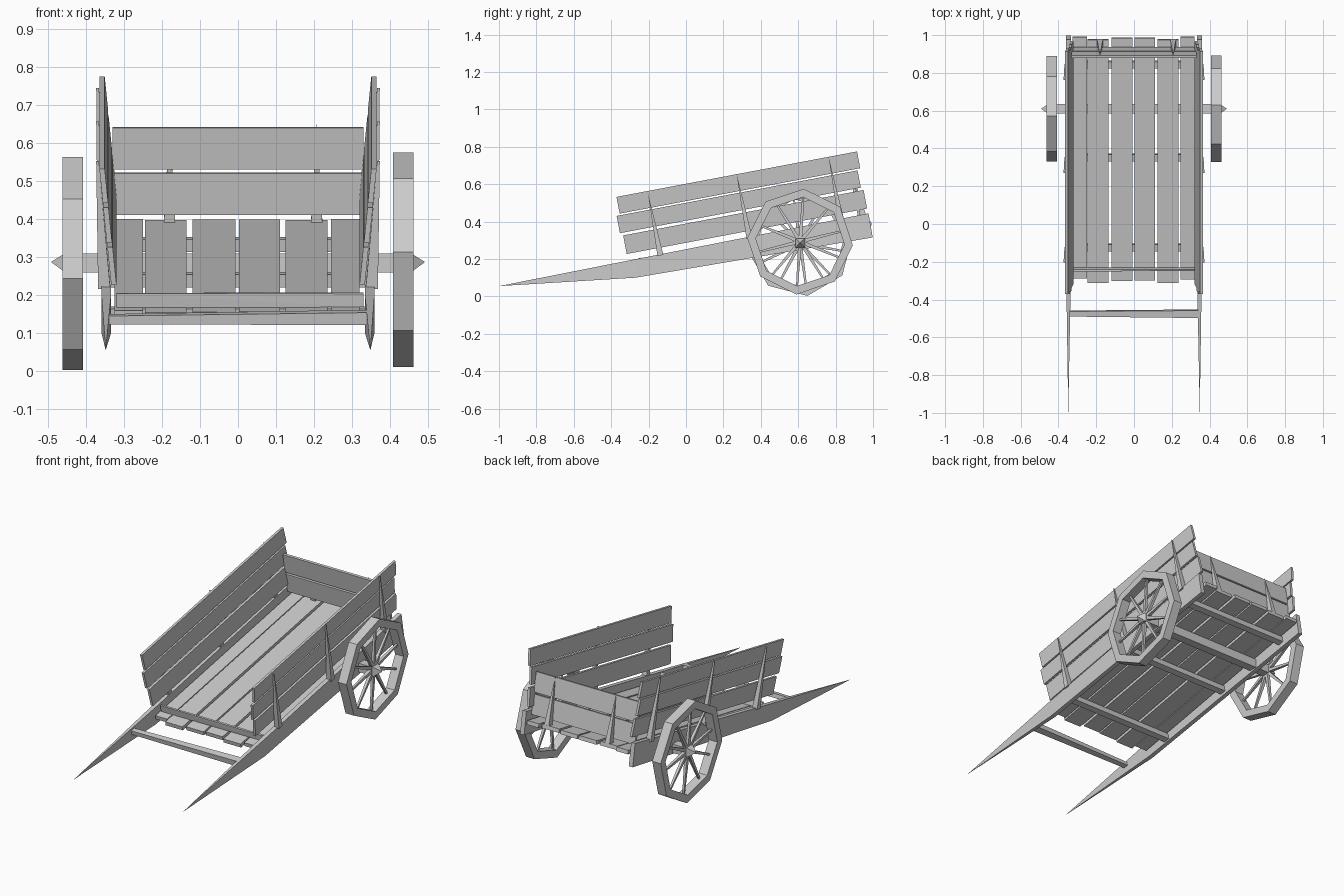
import bpy, bmesh, math, random
from mathutils import Matrix, Vector

if "Cube" in bpy.data.objects:
    bpy.data.objects.remove(bpy.data.objects["Cube"])

random.seed(4)
# Bed frame: everything on the body is tilted by the shaft slope
TILT = Matrix.Translation((0, 0, 0.25)) @ Matrix.Rotation(math.radians(10.7), 4, 'X')


def finish(name, bm):
    bmesh.ops.recalc_face_normals(bm, faces=bm.faces)
    me = bpy.data.meshes.new(name)
    bm.to_mesh(me)
    bm.free()
    ob = bpy.data.objects.new(name, me)
    bpy.context.collection.objects.link(ob)
    return ob


def hull(name, pts, mat=Matrix()):
    bm = bmesh.new()
    for p in pts:
        bm.verts.new(mat @ Vector(p))
    res = bmesh.ops.convex_hull(bm, input=bm.verts)
    junk = [g for g in res["geom_interior"] if isinstance(g, bmesh.types.BMVert)]
    bmesh.ops.delete(bm, geom=junk, context='VERTS')
    bmesh.ops.dissolve_limit(bm, angle_limit=0.01, verts=bm.verts, edges=bm.edges)
    return finish(name, bm)


def board(name, x, u, h, mat=TILT, wobble=0.0):
    """Box from ranges, in the tilted frame, with slightly uneven corners."""
    j = lambda: random.uniform(-wobble, wobble)
    return hull(name, [(a, b + j(), c + j()) for a in x for b in u for c in h], mat)


# Bed planks
for i, (x0, x1, u0, u1) in enumerate([
        (-0.325, -0.25, -0.30, 1.0), (-0.245, -0.135, -0.325, 0.985),
        (-0.12, -0.007, -0.315, 0.995), (0.002, 0.11, -0.31, 0.995),
        (0.125, 0.235, -0.325, 0.985), (0.245, 0.32, -0.305, 1.0)]):
    board(f"bed_plank_{i}", (x0, x1), (u0, u1), (-0.058, -0.036))

# Cross beams under the bed
for i, u in enumerate((-0.14, 0.345, 0.845)):
    board(f"cross_beam_{i}", (-0.338, 0.338), (u - 0.018, u + 0.018), (-0.092, -0.058))

# Low front board and the rung between the shafts
board("front_board", (-0.32, 0.33), (-0.254, -0.243), (-0.036, 0.0), wobble=0.003)
hull("front_rung", [(x, u, h) for x, w in ((-0.34, 0.014), (0.34, 0.02))
                    for u in (-0.487 - w, -0.487 + w) for h in (-0.035, -0.036 + 1.7 * w)], TILT)

# Tailboard and its pointed stakes
board("tail_plank_low", (-0.33, 0.33), (0.936, 0.95), (-0.014, 0.098))
board("tail_plank_high", (-0.33, 0.33), (0.936, 0.95), (0.108, 0.22))
for i, x in enumerate((-0.18, 0.207)):
    hull(f"tail_stake_{i}", [(x + a, b, -0.038) for a in (-0.015, 0.015) for b in (0.95, 0.985)]
         + [(x, 0.952, 0.228)], TILT)

for s, side in ((-1, "left"), (1, "right")):
    # Shaft: a long plank narrowing to a point at the front
    hull(f"{side}_shaft", [(s * 0.348, -1.0, 0.055)]
         + [(s * x, y, z) for x in (0.334, 0.359)
            for y, z in ((-0.27, 0.10), (-0.27, 0.199), (0.998, 0.315), (0.976, 0.444))])

    # Splayed side planks
    lean = lambda h: 0.316 + 0.1 * h
    for i, (u0, u1, h0, h1) in enumerate([(-0.316, 0.992, 0.036, 0.137),
                                          (-0.331, 0.98, 0.152, 0.246),
                                          (-0.313, 0.996, 0.255, 0.346)]):
        hull(f"{side}_side_plank_{i}", [(s * (lean(h) + t), u, h) for t in (0, 0.014)
                                        for u in (u0, u1) for h in (h0, h1)], TILT)

    # Pointed side stakes
    for i, (u, top) in enumerate([(-0.14, 0.335), (0.345, 0.35), (0.845, 0.345)]):
        hull(f"{side}_side_stake_{i}",
             [(s * x, u + a, -0.005) for x in (0.336, 0.368) for a in (-0.016, 0.016)]
             + [(s * x, u - 0.004, top) for x in (0.366, 0.373)], TILT)

    # Wheel rim: eight-sided ring
    cy, cz = 0.61, 0.283 if s < 0 else 0.293
    phase = math.radians(8 if s < 0 else -4)
    x0, x1 = s * 0.408, s * 0.462
    bm = bmesh.new()
    rings = []
    for k in range(8):
        a = phase + k * math.pi / 4
        rings.append([bm.verts.new((x, cy + r * math.cos(a), cz + r * math.sin(a)))
                      for x, r in ((x0, 0.283), (x1, 0.283), (x1, 0.238), (x0, 0.238))])
    for k in range(8):
        p, q = rings[k], rings[(k + 1) % 8]
        for m in range(4):
            n = (m + 1) % 4
            bm.faces.new((p[m], p[n], q[n], q[m]))
    finish(f"{side}_wheel_rim", bm)

    # Tapered spokes
    for k in range(10):
        place = (Matrix.Translation((s * 0.435, cy, cz))
                 @ Matrix.Rotation(phase + k * math.tau / 10, 4, 'X'))
        hull(f"{side}_spoke_{k}", [(a * w, b * w, r) for a in (-1, 1) for b in (-1, 1)
                                   for r, w in ((0.0, 0.01), (0.24, 0.005))], place)

# Axle with pointed ends
hull("axle", [(s * 0.455, 0.61 + a, 0.285 + b) for s in (-1, 1)
              for a in (-0.025, 0.025) for b in (-0.025, 0.025)]
     + [(s * 0.492, 0.61, 0.287) for s in (-1, 1)])
